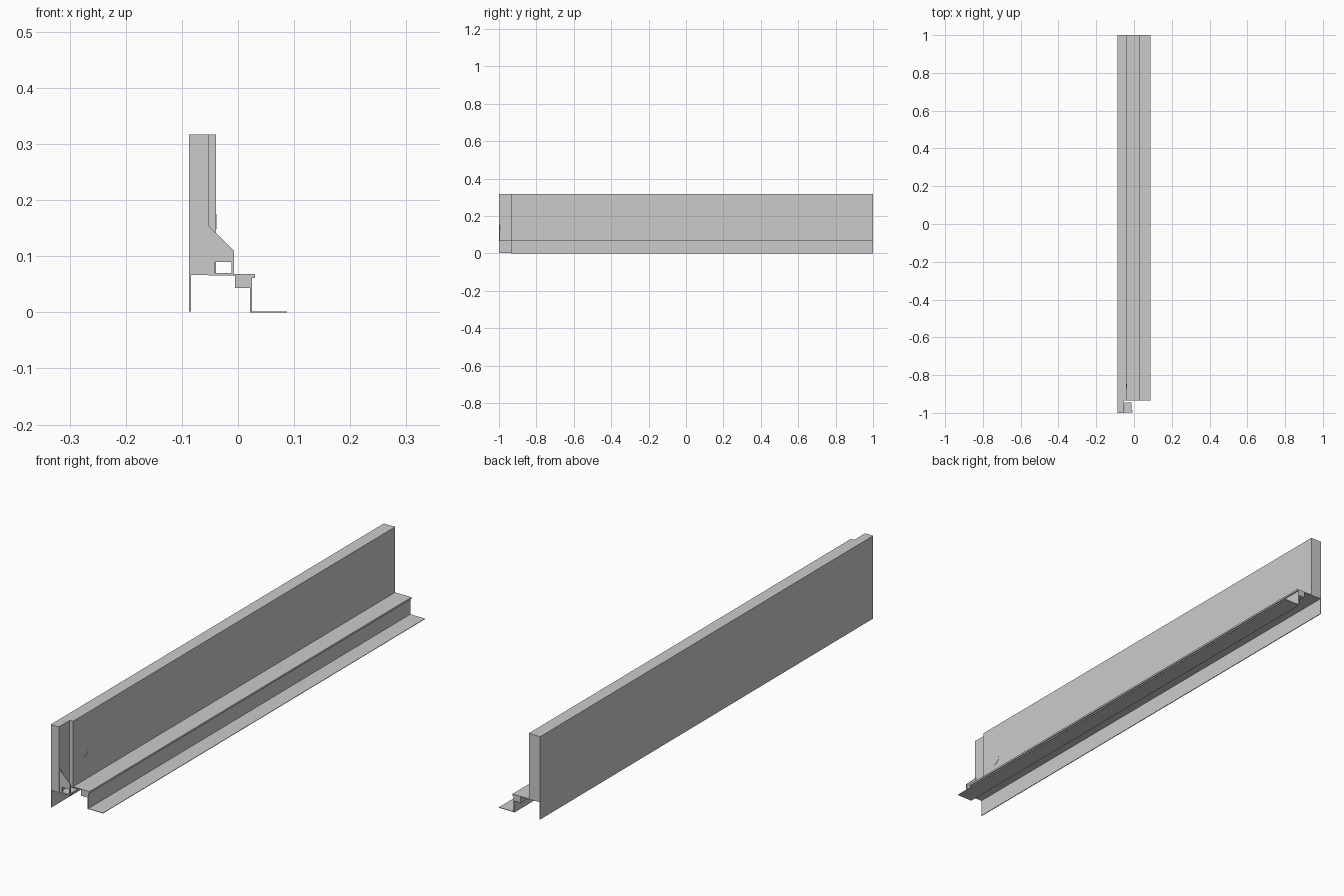
import bpy, bmesh, math
from mathutils import Vector

if "Cube" in bpy.data.objects:
    bpy.data.objects.remove(bpy.data.objects["Cube"])


def prism(name, points, direction):
    """Close a planar outline and extrude it along a direction."""
    bm = bmesh.new()
    face = bm.faces.new([bm.verts.new(p) for p in points])
    ext = bmesh.ops.extrude_face_region(bm, geom=[face])
    verts = [v for v in ext["geom"] if isinstance(v, bmesh.types.BMVert)]
    bmesh.ops.translate(bm, verts=verts, vec=Vector(direction))
    bmesh.ops.recalc_face_normals(bm, faces=bm.faces)
    mesh = bpy.data.meshes.new(name)
    bm.to_mesh(mesh)
    bm.free()
    obj = bpy.data.objects.new(name, mesh)
    bpy.context.collection.objects.link(obj)
    return obj


def along_y(name, profile, y0, y1):
    return prism(name, [(x, y0, z) for x, z in profile], (0, y1 - y0, 0))


def rect(x0, x1, z0, z1):
    return [(x0, z0), (x1, z0), (x1, z1), (x0, z1)]


START = -0.935   # where the full-width wall and ledge begin

# upright wall, thinner over the front end
plan = [(-0.087, -1), (-0.053, -1), (-0.053, START),
        (-0.039, START), (-0.039, 1), (-0.087, 1)]
prism("wall", [(x, y, 0.067) for x, y in plan], (0, 0, 0.25))

# thin skirt hanging from the back of the wall
along_y("back_skirt", rect(-0.087, -0.084, 0.002, 0.067), -1, 1)

# ledge, stepped block, lip, leg and foot flange as one rail
rail = [(-0.053, 0.066), (-0.005, 0.066), (-0.005, 0.043), (0.021, 0.043),
        (0.021, 0), (0.087, 0), (0.087, 0.002), (0.025, 0.002),
        (0.025, 0.061), (0.030, 0.061), (0.030, 0.068), (-0.053, 0.068)]
along_y("ledge_rail", rail, START, 1)

# thin end bracket with a square opening
bracket = [(-0.053, 0.155), (-0.007, 0.110), (-0.007, 0.067), (-0.012, 0.067),
           (-0.012, 0.090), (-0.041, 0.090), (-0.041, 0.067), (-0.053, 0.067)]
along_y("end_bracket", bracket, -0.998, -0.994)

# folded strip and tab at the bracket foot
along_y("bracket_foot", rect(-0.053, -0.007, 0.066, 0.070), -0.998, -0.985)
along_y("bracket_tab", rect(-0.050, -0.012, 0.067, 0.070), -0.985, -0.945)

# small curved mark on the wall face
outer, inner = [], []
for i in range(9):
    a = -math.pi / 2 + i * math.pi / 16
    for ring, r in ((outer, 0.026), (inner, 0.022)):
        ring.append((-0.039, -0.870 + r * math.cos(a), 0.175 + r * math.sin(a)))
prism("curved_mark", outer + inner[::-1], (0.001, 0, 0))
